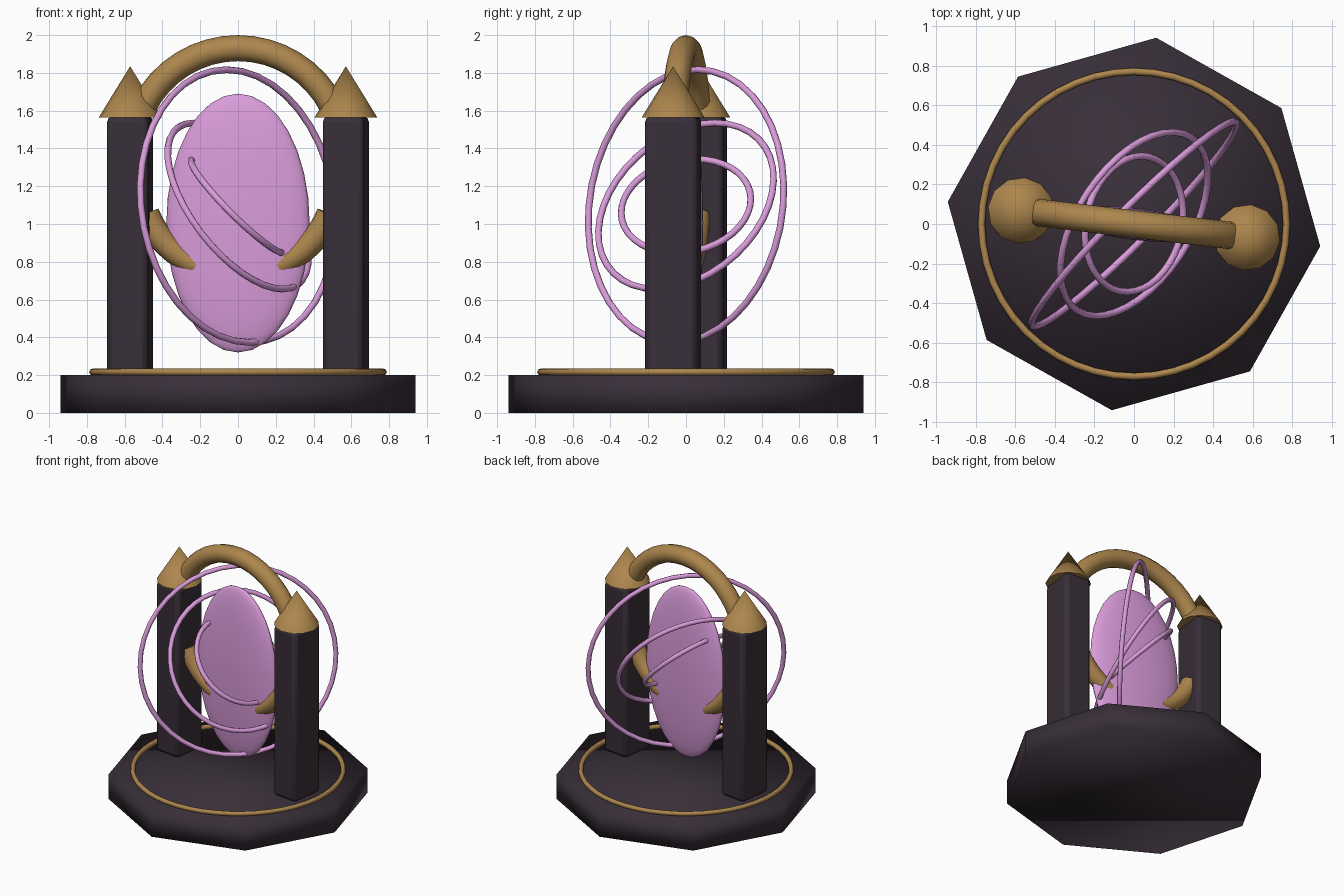
import bpy
from math import sin, cos, radians, pi
from mathutils import Vector

if "Cube" in bpy.data.objects:
    bpy.data.objects.remove(bpy.data.objects["Cube"])

TURN = radians(-6.8)  # the whole frame is turned a little about z


def material(name, rgb):
    m = bpy.data.materials.new(name)
    m.diffuse_color = (*rgb, 1)
    m.use_nodes = True
    m.node_tree.nodes["Principled BSDF"].inputs["Base Color"].default_value = m.diffuse_color
    return m


STONE = material("dark_stone", (0.040, 0.028, 0.040))
GOLD = material("old_gold", (0.42, 0.24, 0.075))
PINK = material("violet_glow", (0.70, 0.33, 0.70))


def turned(x, y, z):
    return (x * cos(TURN) - y * sin(TURN), x * sin(TURN) + y * cos(TURN), z)


def finish(name, mat, angle=None):
    ob = bpy.context.object
    ob.name = name
    ob.data.materials.append(mat)
    if angle is None:
        bpy.ops.object.shade_smooth()
    else:
        bpy.ops.object.shade_smooth_by_angle(angle=radians(angle))
    return ob


def arc_tube(name, centre_z, radius, start, end, r0, r1, steps):
    """Round tube along an arc in the frame plane; angles from +x, in degrees."""
    cu = bpy.data.curves.new(name, 'CURVE')
    cu.dimensions = '3D'
    cu.bevel_depth = 1.0
    cu.bevel_resolution = 4
    cu.use_fill_caps = True
    sp = cu.splines.new('POLY')
    sp.points.add(steps)
    for i, p in enumerate(sp.points):
        t = i / steps
        a = radians(start + (end - start) * t)
        p.co = (radius * cos(a), 0, centre_z + radius * sin(a), 1)
        p.radius = r0 + (r1 - r0) * t
    ob = bpy.data.objects.new(name, cu)
    bpy.context.collection.objects.link(ob)
    ob.rotation_euler.z = TURN
    bpy.ops.object.select_all(action='DESELECT')
    ob.select_set(True)
    bpy.context.view_layer.objects.active = ob
    bpy.ops.object.convert(target='MESH')
    finish(name, GOLD, 50)


# Octagonal base with a gold inlay ring
bpy.ops.mesh.primitive_cylinder_add(vertices=8, radius=0.947, depth=0.2,
                                    location=(0, 0, 0.1), rotation=(0, 0, TURN))
finish("base", STONE)
bpy.ops.mesh.primitive_torus_add(major_radius=0.77, minor_radius=0.018, major_segments=48,
                                 minor_segments=8, location=(0, 0, 0.216))
finish("base_inlay", GOLD)

for side, label in ((-1, "left"), (1, "right")):
    # Bevelled pillar
    bpy.ops.mesh.primitive_cube_add(size=1, location=turned(side * 0.575, 0, 0.885),
                                    rotation=(0, 0, TURN))
    pillar = bpy.context.object
    pillar.scale = (0.22, 0.28, 1.37)
    bpy.ops.object.transform_apply(location=False, rotation=False, scale=True)
    bev = pillar.modifiers.new("bevel", 'BEVEL')
    bev.width = 0.03
    bev.segments = 2
    finish(label + "_pillar", STONE, 40)

    # Pointed cap
    bpy.ops.mesh.primitive_cone_add(vertices=12, radius1=0.167, depth=0.27,
                                    location=turned(side * 0.575, 0, 1.70),
                                    rotation=(0, 0, TURN))
    finish(label + "_cap", GOLD, 40)

    # Claw reaching from the pillar to the crystal
    mid = -90 + side * 66
    end = -90 + side * 24
    arc_tube(label + "_claw", 1.267, 0.535, mid, end, 0.072, 0.062, 8)

# Arch between the caps
arc_tube("arch", 1.366, 0.565, 27, 153, 0.069, 0.069, 16)

# Flat oval crystal
bpy.ops.mesh.primitive_uv_sphere_add(segments=24, ring_count=16, radius=1,
                                     location=(0, 0, 1.005), rotation=(0, 0, TURN))
bpy.context.object.scale = (0.382, 0.08, 0.685)
finish("crystal", PINK)

# Three tilted orbit rings: radius and axis
RINGS = [("outer", 0.727, (0.702, -0.702, 0.117)),
         ("middle", 0.523, (0.70, -0.46, 0.54)),
         ("inner", 0.347, (0.70, -0.15, 0.70))]
for label, radius, axis in RINGS:
    rot = Vector(axis).to_track_quat('Z', 'Y').to_euler()
    bpy.ops.mesh.primitive_torus_add(major_radius=radius, minor_radius=0.018, major_segments=40,
                                     minor_segments=8, location=(0, 0, 1.095), rotation=rot)
    finish(label + "_orbit_ring", PINK)
